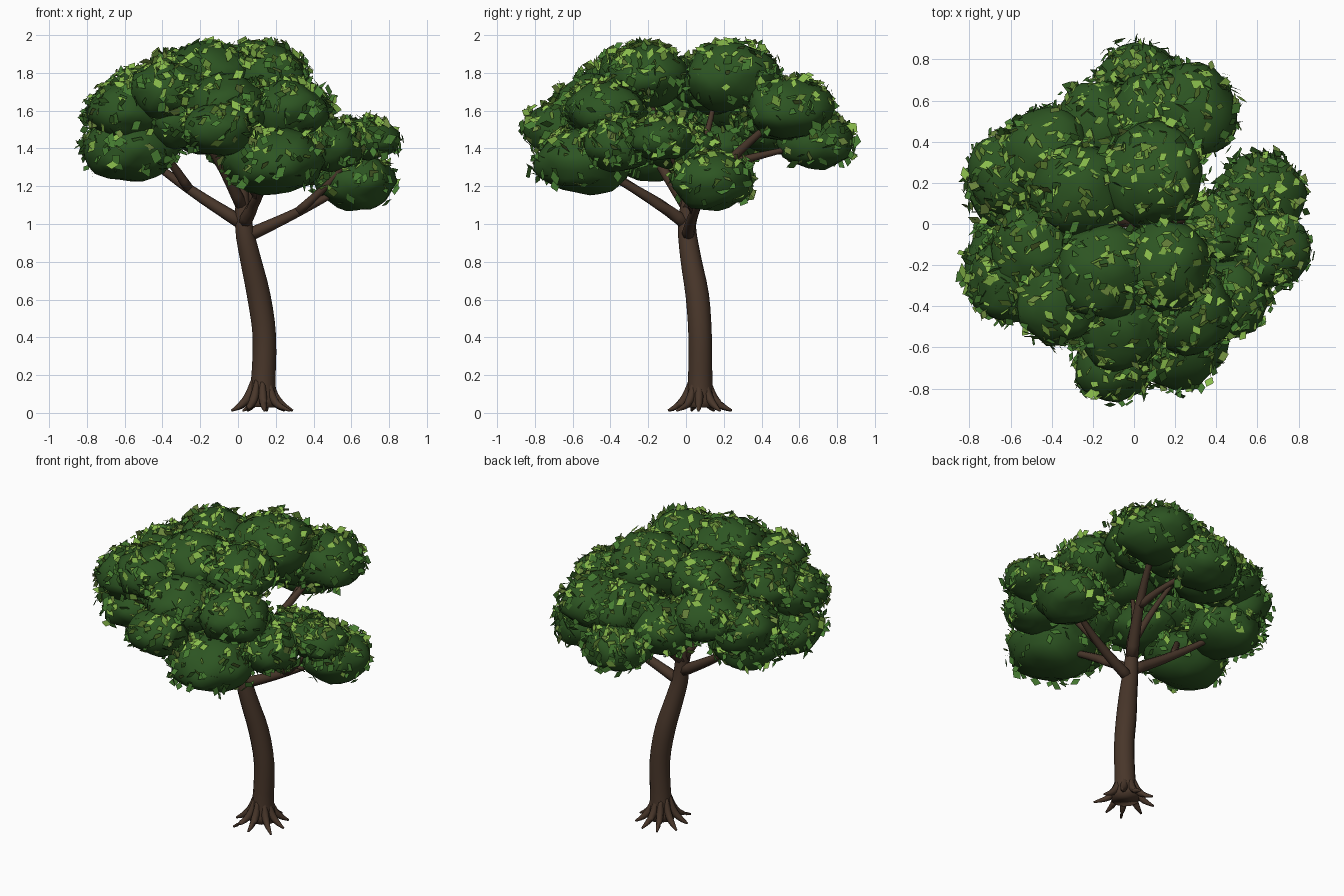
import bpy, bmesh, random
from math import sin, cos, pi
from mathutils import Vector, Matrix, noise

if "Cube" in bpy.data.objects:
    bpy.data.objects.remove(bpy.data.objects["Cube"])

random.seed(7)


def material(name, rgb):
    m = bpy.data.materials.new(name)
    m.diffuse_color = (*rgb, 1)
    m.use_nodes = True
    m.node_tree.nodes["Principled BSDF"].inputs["Base Color"].default_value = m.diffuse_color
    return m


BARK = material("bark", (0.065, 0.037, 0.023))
CLUMP = material("dark_foliage", (0.026, 0.09, 0.016))
LEAVES = [material("leaf_light", (0.25, 0.50, 0.07)),
          material("leaf_mid", (0.06, 0.2, 0.03)),
          material("leaf_olive", (0.16, 0.26, 0.05))]


def finish(name, bm, mats, smooth=True):
    me = bpy.data.meshes.new(name)
    bm.normal_update()
    bm.to_mesh(me)
    bm.free()
    for m in mats:
        me.materials.append(m)
    for p in me.polygons:
        p.use_smooth = smooth
    ob = bpy.data.objects.new(name, me)
    bpy.context.collection.objects.link(ob)
    return ob


def resample(pts, n):
    # Catmull-Rom through (x, y, z, radius) points
    ps = [Vector(p) for p in pts]
    ps = [2 * ps[0] - ps[1]] + ps + [2 * ps[-1] - ps[-2]]
    out = []
    for a, b, c, d in zip(ps, ps[1:], ps[2:], ps[3:]):
        for k in range(n):
            t = k / n
            out.append(0.5 * (2 * b + (c - a) * t + (2 * a - 5 * b + 4 * c - d) * t * t
                              + (3 * b - a - 3 * c + d) * t ** 3))
    return out + [ps[-2]]


def tube(bm, pts, sides=8, n=3):
    path = resample(pts, n)
    rings = []
    for i, p in enumerate(path):
        t = (path[min(i + 1, len(path) - 1)] - path[max(i - 1, 0)]).to_3d().normalized()
        ref = Vector((0, 1, 0)) if abs(t.y) < 0.8 else Vector((1, 0, 0))
        u = ref.cross(t).normalized()
        v = t.cross(u)
        rings.append([bm.verts.new(p.to_3d() + p.w * (u * cos(2 * pi * k / sides) + v * sin(2 * pi * k / sides)))
                      for k in range(sides)])
    for a, b in zip(rings, rings[1:]):
        for k in range(sides):
            j = (k + 1) % sides
            bm.faces.new((a[k], a[j], b[j], b[k]))
    bm.faces.new(rings[0][::-1])
    bm.faces.new(rings[-1])
    return path


# Trunk: leaning, gently curved, flared at the foot
bm = bmesh.new()
trunk = tube(bm, [(.13, .075, .03, .085), (.133, .075, .15, .066), (.14, .075, .4, .062), (.11, .06, .62, .062),
                  (.065, .025, .82, .055), (.03, .005, 1.0, .046), (.02, .02, 1.28, .024)], 12)
finish("trunk", bm, [BARK])

# Roots splayed around the base
bm = bmesh.new()
for i in range(9):
    a = 2 * pi * (i + random.uniform(-.15, .15)) / 9
    reach = random.uniform(.16, .195)
    path = [(.045, .17, .014), (.073, .085, .023), (.115, .04, .018), (reach, .012, .006)]
    tube(bm, [(.125 + d * cos(a), .072 + d * sin(a), z, w) for d, z, w in path], 7)
finish("roots", bm, [BARK])

# Foliage clumps (x, y, z, radius): rounder ones above, flatter ones below
upper = [(.10, .24, 1.785, .25), (-.27, .17, 1.755, .23), (.02, .69, 1.43, .2), (.27, .54, 1.61, .23),
         (-.60, .24, 1.56, .21), (-.42, .34, 1.63, .22), (-.48, -.12, 1.67, .22), (-.60, -.27, 1.60, .205),
         (-.36, -.37, 1.70, .22), (-.06, -.48, 1.62, .225), (-.10, -.67, 1.50, .19), (.15, -.20, 1.78, .22),
         (-.15, -.24, 1.79, .23), (.26, -.42, 1.60, .215), (.47, -.35, 1.42, .19), (.62, .14, 1.225, .21),
         (-.17, .47, 1.53, .22), (.07, .5, 1.60, .22), (-.3, -.28, 1.54, .2)]
lower = [(.19, -.54, 1.33, .27), (.67, -.13, 1.45, .18), (.44, -.02, 1.40, .185),
         (-.57, -.20, 1.39, .25), (-.57, .17, 1.42, .23)]
clumps = [(x, y, z, r, r, r * flat) for group, flat in ((upper, .74), (lower, .63)) for x, y, z, r in group]
RIGHT, FRONT = 15, len(upper)

bm = bmesh.new()
for i, (x, y, z, a, b, c) in enumerate(clumps):
    ico = bmesh.ops.create_icosphere(bm, subdivisions=3, radius=1)["verts"]
    turn = Matrix.Rotation(i * 1.3, 3, 'Z')
    for v in ico:
        d = turn @ v.co
        k = 1 + .16 * noise.noise(d * 1.7 + Vector((i * 5.3, 0, 0)))
        v.co = Vector((x + a * d.x * k, y + b * d.y * k, z + c * d.z * k))
finish("foliage_clumps", bm, [CLUMP])

# Branches: each leaves its parent at a given height and tapers into a clump
bm = bmesh.new()


def branch(parent, height, radius, clump):
    start = min(parent, key=lambda p: abs(p.z - height))
    end = Vector(clumps[clump][:3])
    pts = []
    for t in (0, .33, .66, 1):
        p = start.to_3d().lerp(end, t)
        wob = .03 * sin(pi * t)
        pts.append((p.x + wob * sin(clump), p.y + wob * cos(clump), p.z, radius * (1 - .68 * t)))
    return tube(bm, pts)


right = branch(trunk, .91, .036, RIGHT)
branch(right, 1.05, .024, FRONT + 1)
left = branch(trunk, 1.0, .037, FRONT + 4)
branch(left, 1.17, .026, 7)
front = branch(trunk, 1.0, .038, FRONT)
branch(front, 1.15, .024, 10)
back = branch(trunk, 1.05, .04, 3)
branch(back, 1.3, .026, 2)
inner = branch(trunk, 1.1, .034, 8)
branch(inner, 1.3, .022, 12)
branch(trunk, 1.22, .026, 1)
finish("branches", bm, [BARK])


def buried(p, skip):
    return any(j != skip and sum(((p[k] - q[k]) / q[k + 3]) ** 2 for k in range(3)) < .9
               for j, q in enumerate(clumps))


def rand_dir():
    return Vector([random.gauss(0, 1) for _ in range(3)]).normalized()


# Loose leaves: kite-shaped cards, brighter and denser towards the top
bm = bmesh.new()
for i, q in enumerate(clumps):
    for _ in range(230):
        d = rand_dir()
        if d.z < -.7 or (d.z < 0 and random.random() < .4):
            continue
        grow = random.uniform(.97, 1.14)
        p = Vector([q[k] + q[k + 3] * d[k] * grow for k in range(3)])
        if buried(p, i):
            continue
        p.z = min(p.z, 1.965)
        nrm = (d + 1.0 * rand_dir()).normalized()
        u = nrm.cross(rand_dir()).normalized()
        v = nrm.cross(u)
        s = random.uniform(.05, .085)
        w = s * random.uniform(.27, .4)
        f = bm.faces.new([bm.verts.new(p + o) for o in
                          (-u * s * .5, v * w + u * s * .08, u * s * .5, -v * w - u * s * .08)])
        r = random.random()
        f.material_index = 0 if r < .15 + .7 * max(d.z, 0) else (2 if r > .92 else 1)
finish("leaves", bm, LEAVES, smooth=False)
